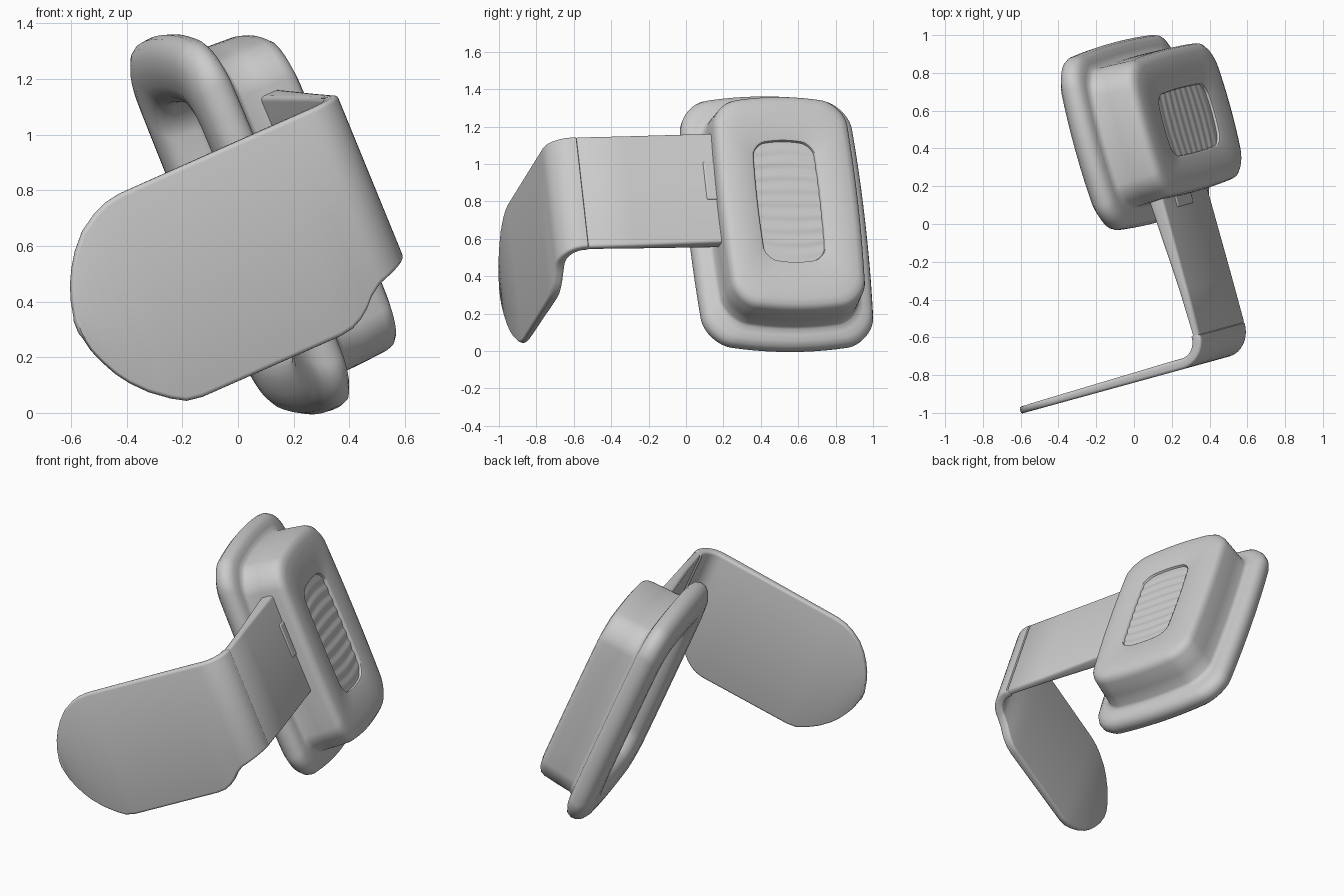
import bpy, bmesh, math
from mathutils import Matrix, Vector

if "Cube" in bpy.data.objects:
    bpy.data.objects.remove(bpy.data.objects["Cube"])

# Whole model is tilted: local x = outward through the pad, y = along the arm, z = pad length
TILT = Matrix.Rotation(math.radians(15.37), 4, 'Z') @ Matrix.Rotation(math.radians(-23), 4, 'Y')
CB, CC = 0.465, 0.57          # pad centre in local y, z


def finish(name, bm, bevel=0, angle=35, recalc=True):
    if recalc:
        bmesh.ops.recalc_face_normals(bm, faces=bm.faces)
    me = bpy.data.meshes.new(name)
    bm.to_mesh(me)
    bm.free()
    ob = bpy.data.objects.new(name, me)
    bpy.context.collection.objects.link(ob)
    ob.matrix_world = TILT
    if bevel:
        m = ob.modifiers.new("bevel", 'BEVEL')
        m.width, m.segments = bevel, 3
        m.limit_method, m.angle_limit = 'ANGLE', math.radians(40)
    bpy.context.view_layer.objects.active = ob
    ob.select_set(True)
    bpy.ops.object.shade_smooth_by_angle(angle=math.radians(angle))
    ob.select_set(False)
    return ob


def loft(bm, rings):
    """Skin a list of point loops and cap both ends."""
    loops = [[bm.verts.new(p) for p in r] for r in rings]
    n = len(loops[0])
    for r0, r1 in zip(loops, loops[1:]):
        for i in range(n):
            j = (i + 1) % n
            bm.faces.new((r0[i], r0[j], r1[j], r1[i]))
    bm.faces.new(loops[0][::-1])
    bm.faces.new(loops[-1])


def bowed(a, u, v, hw, hh, shift=0):
    """Map unit square coordinates to a rectangle with slightly bowed sides."""
    return Vector((a, CB + shift + hw * u * (1 - .05 * v * v), CC + hh * v * (1 - .07 * u * u)))


def ring(a, hw, hh, r=None, shift=0):
    """Rounded rectangle with bowed sides."""
    r = r or .07 + .17 * hw
    ru, rv = r / hw, r / hh
    pts, edge = [], 10
    for q in range(4):
        su, sv = ((1, 1), (-1, 1), (-1, -1), (1, -1))[q]
        for k in range(13):
            t = math.pi / 2 * (q + k / 12)
            pts.append((su * (1 - ru) + ru * math.cos(t), sv * (1 - rv) + rv * math.sin(t)))
        nu, nv = ((-1, 1), (-1, -1), (1, -1), (1, 1))[q]
        end = (nu * (1 - ru), nv) if q % 2 == 0 else (nu, nv * (1 - rv))
        start = pts[-1]
        for k in range(1, edge):
            f = k / edge
            pts.append((start[0] + (end[0] - start[0]) * f, start[1] + (end[1] - start[1]) * f))
    return [bowed(a, u, v, hw, hh, shift) for u, v in pts]


# Padded housing: back recess, round rim, body wall, outer face, grip pocket
profile = [(.47, .25, .46), (.465, .265, .475), (.44, .275, .485), (.38, .28, .49),
           (.345, .29, .50), (.32, .315, .53), (.307, .35, .575), (.307, .40, .63),
           (.317, .445, .68), (.34, .475, .715), (.37, .489, .733), (.40, .49, .736),
           (.43, .48, .726), (.448, .455, .70), (.456, .425, .67), (.462, .402, .64),
           (.48, .392, .630), (.56, .389, .628), (.66, .384, .622), (.685, .377, .614),
           (.702, .362, .597), (.711, .335, .567), (.714, .29, .52)]
bm = bmesh.new()
loft(bm, [ring(*p) for p in profile] +
     [ring(a, w, h, .07, -.01) for a, w, h in
      [(.713, .186, .366), (.708, .177, .354), (.69, .173, .349), (.67, .173, .349)]])
finish("pad_housing", bm, angle=50)

# Ribbed grip in the pocket (its corners tuck under the housing face)
bm = bmesh.new()
rows, cols, prev = 132, 10, None
for i in range(rows + 1):
    v = -1 + 2 * i / rows
    fade = min(1, (1 - abs(v)) * 4)
    a = 0.695 + 0.003 * fade * math.cos(v * math.pi * 9)
    row = [bm.verts.new(bowed(a, 2 * j / cols - 1, v, .174, .35, -.01)) for j in range(cols + 1)]
    if prev:
        for j in range(cols):
            bm.faces.new((prev[j], prev[j + 1], row[j + 1], row[j]))
    prev = row
finish("ribbed_grip", bm, angle=60, recalc=False)

# Bent bracket: stations (outer point a, b, inward normal, thickness, low c, high c)
plate = [(-.628, .56, .645), (-.615, .50, .70), (-.595, .45, .755), (-.565, .39, .81),
         (-.53, .34, .86), (-.477, .283, .915), (-.41, .23, .955), (-.36, .20, .974),
         (-.30, .19, .983), (.26, .19, .985), (.31, .197, .985), (.35, .215, .985),
         (.385, .24, .985), (.42, .275, .985)]
stations = [(-.634, -.802, 0, 1, .018, .575, .63)]
for a, lo, hi in plate:
    stations.append((a, -.81, 0, 1, .035 + .02 * (a + .63), lo, hi))
for k in range(9):                                   # round bend
    t = math.pi / 2 * k / 8
    stations.append((.465 + .15 * math.sin(t), -.66 - .15 * math.cos(t),
                     -math.sin(t), math.cos(t), .055, .305 + .04 * math.sin(t), .985))
for a, b, th, lo, hi in [(.607, -.656, .047, .345, .985), (.613, -.65, .042, .345, .985),
                         (.616, -.4, .05, .35, .99), (.621, .0, .075, .365, 1.0),
                         (.622, .14, .085, .37, 1.003)]:
    stations.append((a, b, -1, 0, th, lo, hi))


def section(a, b, nx, ny, th, lo, hi):
    """Thin rectangular section with rounded corners."""
    r, pts = min(.016, th * .45), []
    for d, c, start in [(r, lo + r, 270), (r, hi - r, 180), (th - r, hi - r, 90), (th - r, lo + r, 0)]:
        for k in range(4):
            t = math.radians(start - 30 * k)
            pts.append((d + r * math.cos(t), c + r * math.sin(t)))
    return [Vector((a + nx * d, b + ny * d, c)) for d, c in pts]


bm = bmesh.new()
loft(bm, [section(*s) for s in stations])
finish("bent_plate_and_arm", bm, angle=50)

# Small latch tab where the arm meets the housing
bm = bmesh.new()
bmesh.ops.create_cube(bm, size=1, matrix=Matrix.Translation((.613, .07, .725)) @
                      Matrix.Diagonal((.03, .09, .22, 1)))
finish("latch_tab", bm, bevel=.01)
